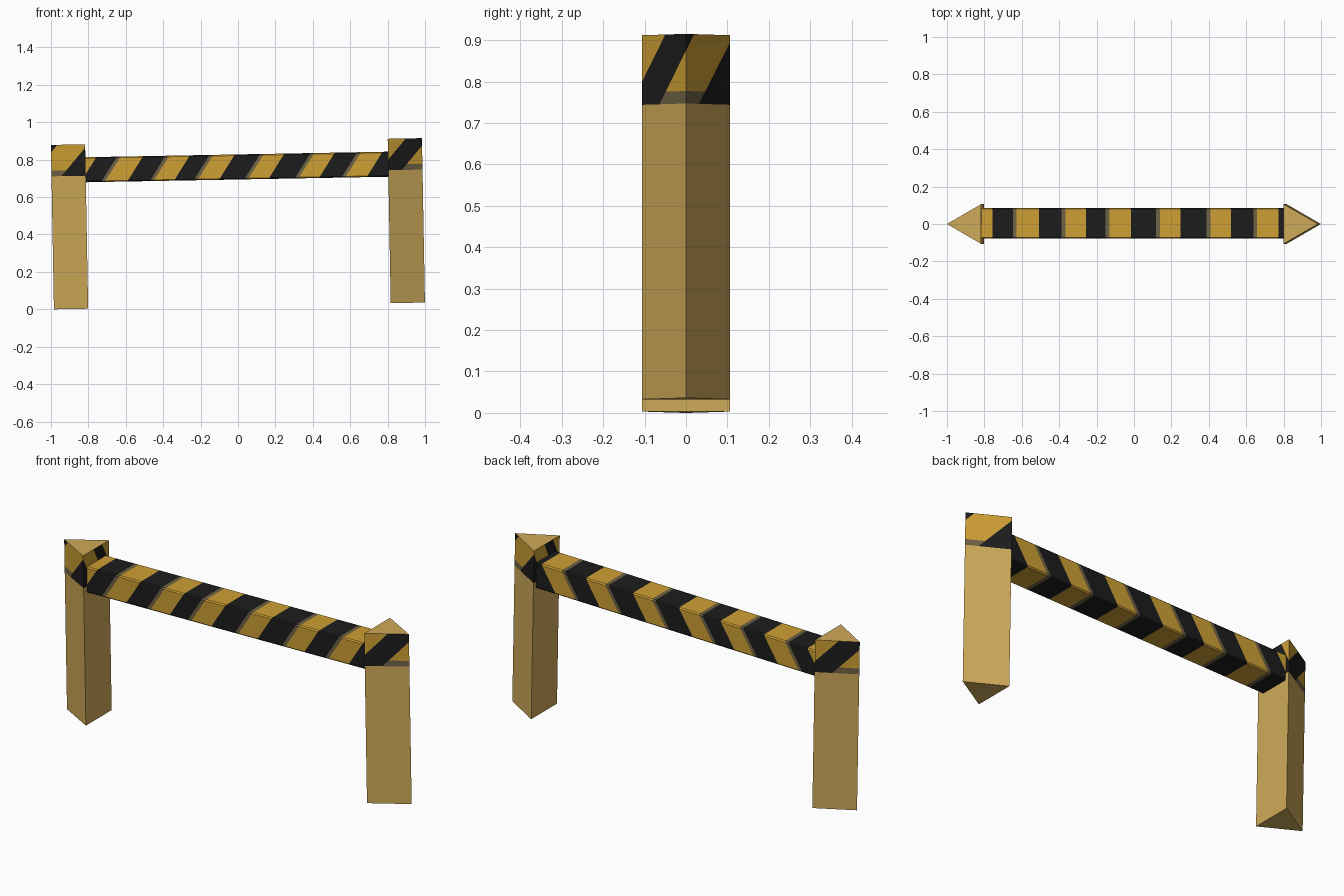
import bpy, bmesh, math
from mathutils import Matrix, Vector

if "Cube" in bpy.data.objects:
    bpy.data.objects.remove(bpy.data.objects["Cube"])


def material(name, rgb):
    m = bpy.data.materials.new(name)
    m.diffuse_color = (*rgb, 1)
    m.use_nodes = True
    m.node_tree.nodes["Principled BSDF"].inputs["Base Color"].default_value = m.diffuse_color
    return m


TAN = material("tan", (0.62, 0.40, 0.10))
YELLOW = material("warm yellow", (0.62, 0.35, 0.035))
BLACK = material("black", (0.012, 0.012, 0.012))
GREY = material("olive grey", (0.16, 0.125, 0.06))

# The whole barrier leans about one degree
LEAN = Matrix.Translation((0.008, 0, 0)) @ Matrix.Rotation(-0.0183, 4, 'Y')


def prism(bm, base, direction):
    """Extrude a closed outline into a solid."""
    face = bm.faces.new([bm.verts.new(p) for p in base])
    out = bmesh.ops.extrude_face_region(bm, geom=[face])
    verts = [v for v in out['geom'] if isinstance(v, bmesh.types.BMVert)]
    bmesh.ops.translate(bm, verts=verts, vec=direction)
    bmesh.ops.recalc_face_normals(bm, faces=bm.faces)


def cut(bm, co, no):
    bmesh.ops.bisect_plane(bm, geom=bm.verts[:] + bm.edges[:] + bm.faces[:],
                           plane_co=co, plane_no=Vector(no).normalized())


def finish(bm, name, mats, rule, turn=Matrix()):
    bm.normal_update()
    for f in bm.faces:
        f.material_index = rule(f.calc_center_median(), f.normal)
    bm.transform(LEAN @ turn)
    me = bpy.data.meshes.new(name)
    bm.to_mesh(me)
    bm.free()
    for m in mats:
        me.materials.append(m)
    ob = bpy.data.objects.new(name, me)
    bpy.context.collection.objects.link(ob)


# Triangular posts: tan, with a diagonally striped band at the top
Z0, Z1, BAND = 0.018, 0.897, 0.168


def post_rule(c, n):
    if abs(n.z) > 0.5 or c.z < Z1 - BAND:
        return 0
    t = Z1 - c.z + 2 * c.y
    if t < 0.04 or t > 0.23:
        return 2 if t > -0.1 else 1
    return 3 if c.z < Z1 - BAND + 0.03 else 1


for name, angle in (("right_post", 0), ("left_post", math.pi)):
    bm = bmesh.new()
    prism(bm, [(0.809, -0.106, Z0), (0.992, 0, Z0), (0.809, 0.106, Z0)],
          (0, 0, Z1 - Z0))
    cut(bm, (0, 0, Z1 - BAND), (0, 0, 1))
    cut(bm, (0, 0, Z1 - BAND + 0.03), (0, 0, 1))
    for t in (-0.1, 0.04, 0.23):
        cut(bm, (0, t / 2, Z1), (0, 2, -1))
    finish(bm, name, [TAN, YELLOW, BLACK, GREY], post_rule,
           Matrix.Rotation(angle, 4, 'Z'))

# Cross beam with slanted black stripes, each with a thin grey edge
BOTTOM, TOP, HALF, MID, C, SLANT = 0.694, 0.828, 0.081, 0.004, 0.006, 0.65
STRIPES = [(-0.75, -0.64), (-0.5, -0.38), (-0.25, -0.145), (-0.01, 0.125),
           (0.255, 0.395), (0.525, 0.645), (0.78, 1.0)]
EDGE = 0.02


def beam_rule(c, n):
    s = c.x + SLANT * (TOP - c.z)
    for a, b in STRIPES:
        if a < s < b:
            return 1
        if b < s < b + EDGE:
            return 2
    return 0


a, b = MID - HALF, MID + HALF
outline = [(a + C, BOTTOM), (b - C, BOTTOM), (b, BOTTOM + C), (b, TOP - C),
           (b - C, TOP), (a + C, TOP), (a, TOP - C), (a, BOTTOM + C)]
bm = bmesh.new()
prism(bm, [(-0.812, y, z) for y, z in outline], (1.624, 0, 0))
for s0, s1 in STRIPES:
    for s in (s0, s1, s1 + EDGE):
        cut(bm, (s, 0, TOP), (1, 0, -SLANT))
finish(bm, "striped_beam", [YELLOW, BLACK, GREY], beam_rule)
